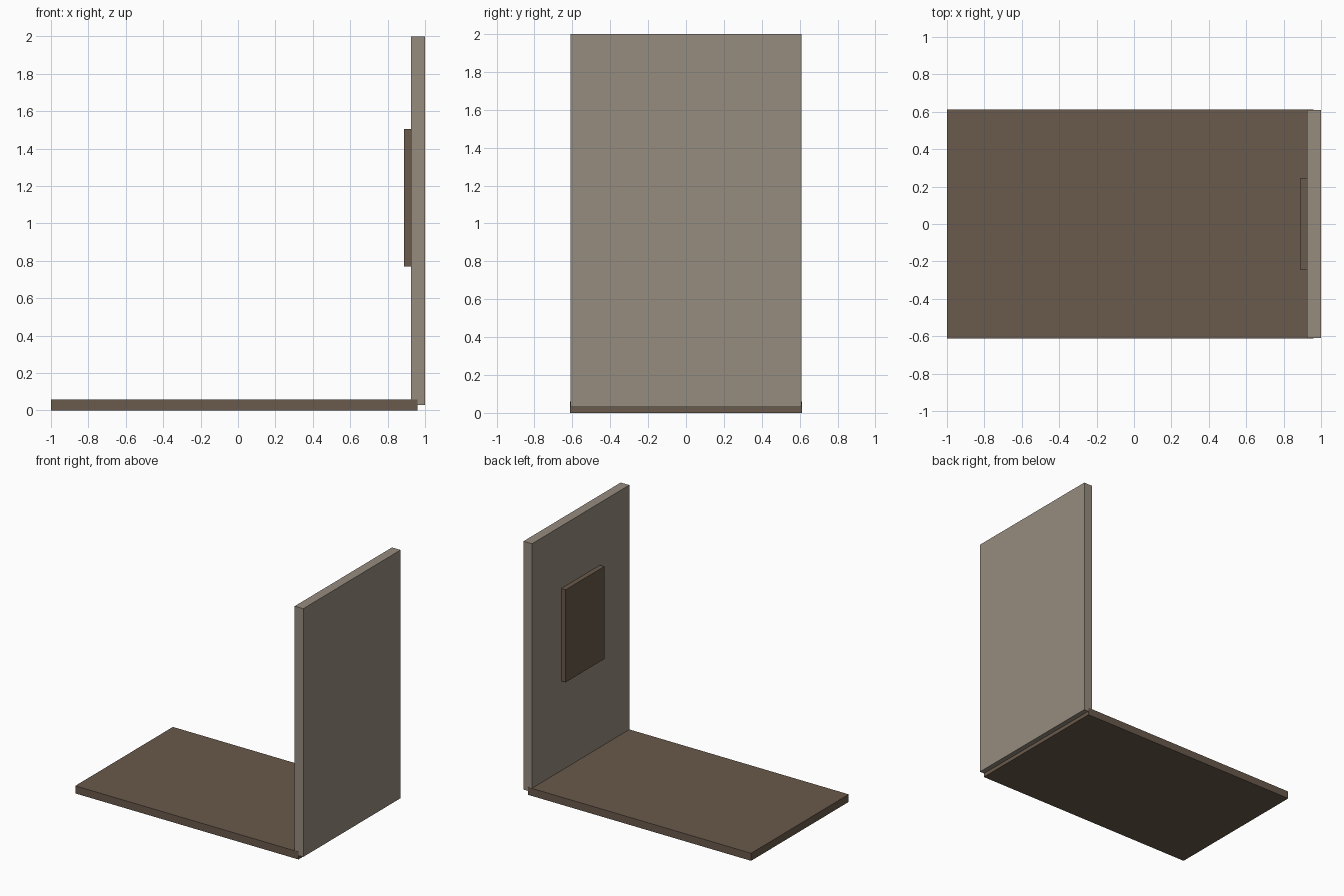
import bpy
from mathutils import Vector

cube = bpy.data.objects.get("Cube")
if cube:
    bpy.data.objects.remove(cube, do_unlink=True)


def material(name, rgb):
    mat = bpy.data.materials.new(name)
    mat.use_nodes = True
    mat.diffuse_color = (*rgb, 1)
    mat.node_tree.nodes["Principled BSDF"].inputs["Base Color"].default_value = (*rgb, 1)
    return mat


def box(name, low, high, mat):
    low, high = Vector(low), Vector(high)
    bpy.ops.mesh.primitive_cube_add(size=1)
    obj = bpy.context.object
    obj.name = obj.data.name = name
    size, centre = high - low, (low + high) / 2
    for v in obj.data.vertices:
        v.co = v.co * size + centre
    obj.data.materials.append(mat)
    return obj


brown = material("dark_brown", (0.144, 0.102, 0.072))
taupe = material("warm_grey", (0.305, 0.262, 0.212))

# Floor slab, a hair wider than the wall so the overlapping ends stay clean
box("floor_slab", (-1, -0.612, 0), (0.96, 0.612, 0.06), brown)

# Upright wall at the left end, lapping over the slab
box("wall", (0.925, -0.61, 0.03), (1, 0.61, 2), taupe)

# Raised panel on the inner wall face
box("wall_panel", (0.887, -0.243, 0.77), (0.93, 0.243, 1.505), brown)
